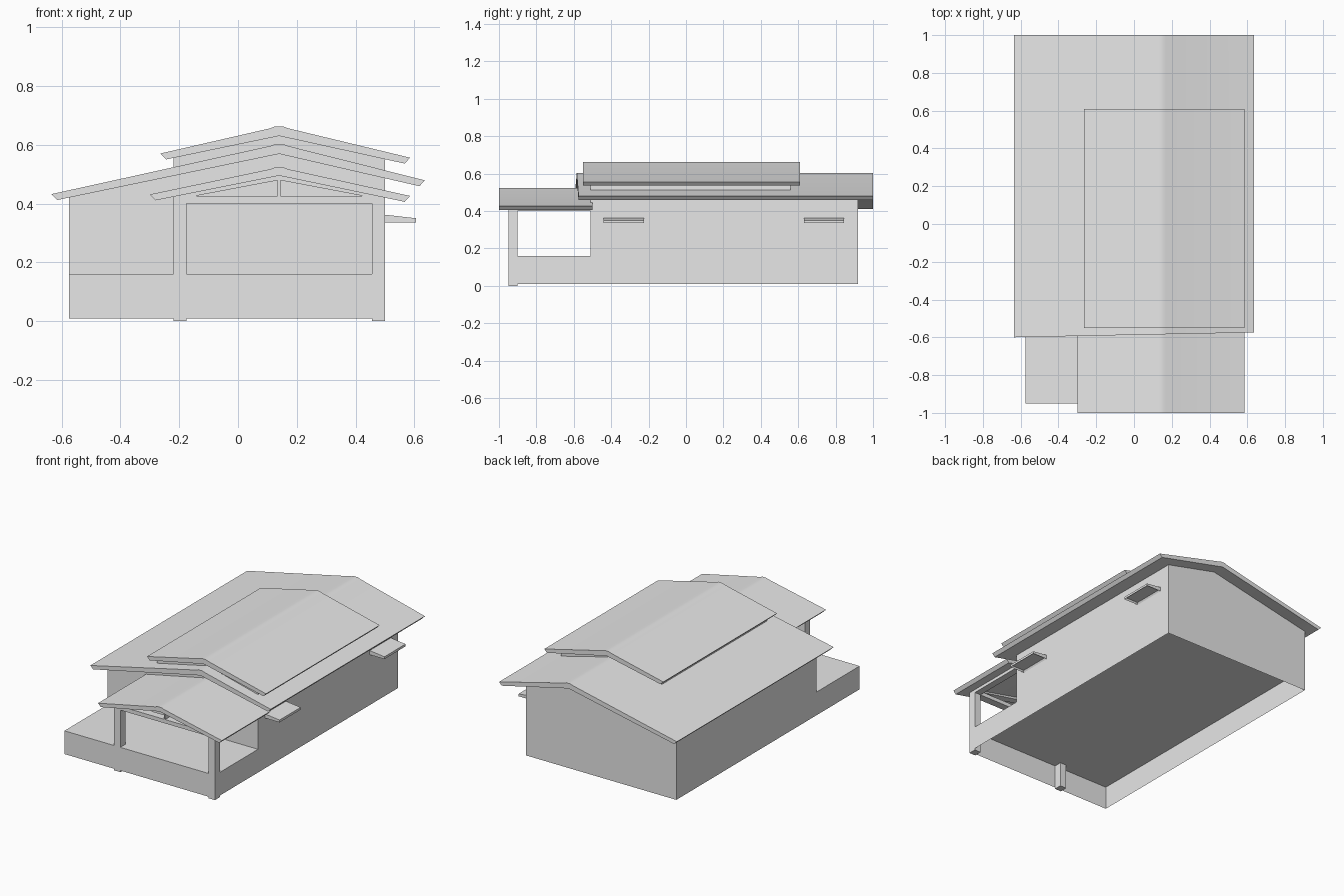
import bpy
import bmesh
from mathutils import Vector

cube = bpy.data.objects.get("Cube")
if cube:
    bpy.data.objects.remove(cube, do_unlink=True)

# Single matte grey for the whole house
GREY = (0.8, 0.8, 0.8, 1.0)
mat = bpy.data.materials.new("pale_grey")
mat.use_nodes = True
mat.diffuse_color = GREY
for node in mat.node_tree.nodes:
    if node.type == 'BSDF_PRINCIPLED':
        node.inputs["Base Color"].default_value = GREY

RIDGE = 0.14                      # x of every ridge line
LEFT, RIGHT = -0.575, 0.5         # outer wall faces
FRONT, WALL, BACK = -0.95, -0.51, 0.92
DECK = 0.16


def finish(name, bm, closed=True):
    if closed:
        bmesh.ops.recalc_face_normals(bm, faces=bm.faces)
    mesh = bpy.data.meshes.new(name)
    bm.to_mesh(mesh)
    bm.free()
    mesh.materials.append(mat)
    obj = bpy.data.objects.new(name, mesh)
    bpy.context.collection.objects.link(obj)
    return obj


def prism(points, y0, y1):
    """Extrude an x-z outline from y0 to y1."""
    bm = bmesh.new()
    face = bm.faces.new([bm.verts.new((x, y0, z)) for x, z in points])
    out = bmesh.ops.extrude_face_region(bm, geom=[face])
    moved = [v for v in out["geom"] if isinstance(v, bmesh.types.BMVert)]
    bmesh.ops.translate(bm, verts=moved, vec=(0, y1 - y0, 0))
    bmesh.ops.recalc_face_normals(bm, faces=bm.faces)
    return bm


def box(name, x0, x1, y0, y1, z0, z1):
    return finish(name, prism([(x0, z0), (x1, z0), (x1, z1), (x0, z1)], y0, y1))


def smooth(obj):
    bpy.ops.object.select_all(action='DESELECT')
    bpy.context.view_layer.objects.active = obj
    obj.select_set(True)
    bpy.ops.object.shade_smooth_by_angle()
    obj.select_set(False)


def roof(name, left, right, top, under, y0, y1, skew=0.0):
    """Gable slab with a slightly flattened ridge; eaves are cut square to the slope."""
    (lx, lz), (rx, rz) = left, right
    outline = [(lx, lz), (RIDGE - 0.03, top - 0.006), (RIDGE - 0.015, top),
               (RIDGE + 0.015, top), (RIDGE + 0.03, top - 0.006), (rx, rz),
               (rx - 0.018, rz - 0.02), (RIDGE, under), (lx + 0.02, lz - 0.02)]
    bm = prism(outline, y0, y1)
    for v in bm.verts:
        if v.co.y < (y0 + y1) / 2:
            v.co.y += skew * v.co.x
    smooth(finish(name, bm))


# Roofs
roof("main_roof", (-0.635, 0.432), (0.635, 0.479), 0.602, 0.569, -0.587, 1.0, 0.02)
roof("upper_roof", (-0.265, 0.57), (0.585, 0.556), 0.662, 0.63, -0.55, 0.61)
roof("porch_roof", (-0.30, 0.431), (0.585, 0.426), 0.523, 0.495, -1.0, -0.5)

# Body: L-shaped side outline swept across, then its top is raised to the gable
bm = bmesh.new()
side = [(FRONT, 0.01), (FRONT, DECK), (WALL, DECK), (WALL, 1), (BACK, 1), (BACK, 0.01)]
face = bm.faces.new([bm.verts.new((LEFT, y, z)) for y, z in side])
out = bmesh.ops.extrude_face_region(bm, geom=[face])
moved = [v for v in out["geom"] if isinstance(v, bmesh.types.BMVert)]
bmesh.ops.translate(bm, verts=moved, vec=(RIGHT - LEFT, 0, 0))
bmesh.ops.bisect_plane(bm, geom=bm.verts[:] + bm.edges[:] + bm.faces[:],
                       plane_co=Vector((RIDGE, 0, 0)), plane_no=Vector((1, 0, 0)))
for v in bm.verts:
    if v.co.z > 0.9:
        slope = 0.21 if v.co.x < RIDGE else 0.235
        v.co.z = 0.58 - slope * abs(v.co.x - RIDGE)
bmesh.ops.recalc_face_normals(bm, faces=bm.faces)
open_bottom = [f for f in bm.faces if all(v.co.z < 0.02 for v in f.verts)]
bmesh.ops.delete(bm, geom=open_bottom, context='FACES')
finish("house_walls", bm, closed=False)

# Floor inside the walls, level with the porch deck
bm = bmesh.new()
bm.faces.new([bm.verts.new((x, y, DECK)) for x, y in
              ((LEFT, WALL), (LEFT, BACK), (RIGHT, BACK), (RIGHT, WALL))])
finish("house_floor", bm, closed=False)

# Raised walls that carry the upper roof
finish("upper_walls", prism([(-0.22, 0.5), (RIGHT, 0.49), (RIGHT, 0.56), (RIDGE, 0.637),
                             (-0.22, 0.563)], WALL, 0.56))

# Porch posts with side beams
for tag, x in (("right", -0.22), ("left", 0.455)):
    box(tag + "_porch_post", x, x + 0.045, FRONT, FRONT + 0.05, 0.0, 0.425)
    box(tag + "_porch_beam", x, x + 0.045, FRONT + 0.05, WALL, 0.4, 0.425)

# Porch truss: tie beam, king post and rafters
box("porch_tie_beam", -0.22, RIGHT, FRONT, FRONT + 0.05, 0.4, 0.425)
box("porch_king_post", 0.135, 0.145, FRONT, FRONT + 0.05, 0.42, 0.485)
finish("porch_rafters", prism([(-0.22, 0.424), (RIDGE, 0.498), (RIGHT, 0.427), (0.43, 0.425),
                               (RIDGE, 0.48), (-0.15, 0.425)], FRONT, FRONT + 0.05))

# Window awnings on the left wall, hollow underneath
for tag, y0 in (("front", -0.44), ("back", 0.63)):
    bm = prism([(RIGHT, 0.335), (0.605, 0.335), (0.605, 0.35), (RIGHT, 0.362)], y0, y0 + 0.215)
    bm.faces.ensure_lookup_table()
    under = min(bm.faces, key=lambda f: f.calc_center_median().z)
    bmesh.ops.inset_region(bm, faces=[under], thickness=0.008)
    bmesh.ops.translate(bm, verts=under.verts[:], vec=(0, 0, 0.011))
    finish(tag + "_awning", bm)
